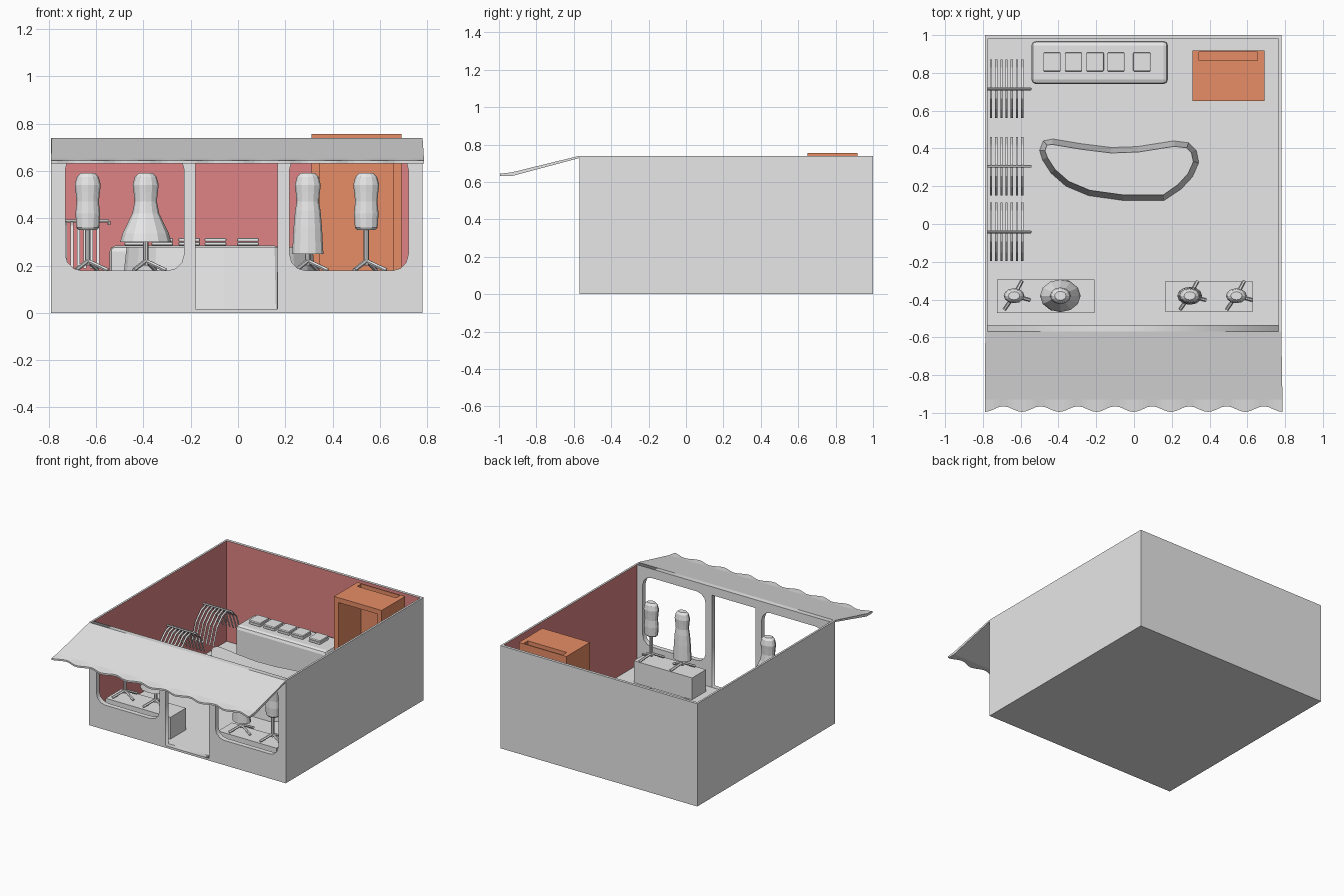
import bpy, bmesh, math
from mathutils import Vector

if "Cube" in bpy.data.objects:
    bpy.data.objects.remove(bpy.data.objects["Cube"])


def material(name, rgb):
    m = bpy.data.materials.new(name)
    m.diffuse_color = (*rgb, 1)
    m.use_nodes = True
    m.node_tree.nodes["Principled BSDF"].inputs["Base Color"].default_value = m.diffuse_color
    return m


GREY = material("plain grey", (0.8, 0.8, 0.8))
RED = material("wall red", (0.74, 0.23, 0.23))
ORANGE = material("booth orange", (0.93, 0.31, 0.155))


def finish(bm, name, *mats):
    bmesh.ops.recalc_face_normals(bm, faces=bm.faces[:])
    me = bpy.data.meshes.new(name)
    bm.to_mesh(me)
    bm.free()
    for m in mats:
        me.materials.append(m)
    ob = bpy.data.objects.new(name, me)
    bpy.context.collection.objects.link(ob)
    return ob


def box(name, x, y, z, mat=GREY, bevel=0.0, inner=None):
    """Box from three (low, high) ranges; faces along 'inner' become red."""
    bm = bmesh.new()
    bmesh.ops.create_cube(bm, size=1)
    for v in bm.verts:
        v.co = [r[0] + (c + 0.5) * (r[1] - r[0]) for c, r in zip(v.co, (x, y, z))]
    if bevel:
        bmesh.ops.bevel(bm, geom=bm.edges[:], offset=bevel, segments=2,
                        profile=0.5, affect='EDGES')
    bmesh.ops.recalc_face_normals(bm, faces=bm.faces[:])
    if inner:
        for f in bm.faces:
            f.normal_update()
            f.material_index = int(f.normal.dot(Vector(inner)) > 0.9)
    return finish(bm, name, mat, RED)if inner else finish(bm, name, mat)


def loft(bm, rings):
    """Skin closed rings and cap both ends."""
    rows = [[bm.verts.new(p) for p in r] for r in rings]
    n = len(rows[0])
    for a, b in zip(rows, rows[1:]):
        for i in range(n):
            bm.faces.new((a[i], a[(i + 1) % n], b[(i + 1) % n], b[i]))
    bm.faces.new(rows[0][::-1])
    bm.faces.new(rows[-1])


def rod(bm, a, b, r, sides=6):
    a, b = Vector(a), Vector(b)
    q = (b - a).to_track_quat('Z', 'Y')
    ring = [q @ Vector((r * math.cos(t), r * math.sin(t), 0))
            for t in (2 * math.pi * i / sides for i in range(sides))]
    loft(bm, [[a + p for p in ring], [b + p for p in ring]])


# Floor and three walls, red on the room side
X0, X1, Y0, Y1, H, T = -0.79, 0.78, -0.57, 1.0, 0.74, 0.014
box("floor", (X0, X1), (Y0, Y1), (0, 0.015))
box("back_wall", (X0, X1), (Y1 - 0.02, Y1), (0.015, H), inner=(0, -1, 0))
box("left_wall", (X0, X0 + T), (Y0, Y1 - 0.02), (0.015, H), inner=(1, 0, 0))
box("right_wall", (X1 - T, X1), (Y0, Y1 - 0.02), (0.015, H), inner=(-1, 0, 0))


# Front wall with a doorway and two round-cornered windows
def rounded(x0, x1, z0, z1, r):
    pts = []
    for cx, cz, start in ((x1 - r, z1 - r, 0), (x0 + r, z1 - r, 90),
                          (x0 + r, z0 + r, 180), (x1 - r, z0 + r, 270)):
        for k in range(4):
            t = math.radians(start + 30 * k)
            pts.append((cx + r * math.cos(t), cz + r * math.sin(t)))
    return pts


def rect(x0, x1, z0, z1):
    return [(x0, z0), (x1, z0), (x1, z1), (x0, z1)]


cu = bpy.data.curves.new("front_wall", 'CURVE')
cu.dimensions, cu.fill_mode, cu.extrude = '2D', 'BOTH', 0.0175
for pts in (rect(X0 + T, X1 - T, 0.015, H), rect(-0.18, 0.168, 0.0155, 0.68),
            rounded(-0.73, -0.228, 0.178, 0.675, 0.07),
            rounded(0.218, 0.72, 0.178, 0.675, 0.07)):
    sp = cu.splines.new('POLY')
    sp.points.add(len(pts) - 1)
    for p, (x, z) in zip(sp.points, pts):
        p.co = (x, z, 0, 1)
    sp.use_cyclic_u = True
cu.materials.append(GREY)
front = bpy.data.objects.new("front_wall", cu)
bpy.context.collection.objects.link(front)
front.rotation_euler.x = math.pi / 2
front.location.y = Y0 + 0.0175
bpy.context.view_layer.objects.active = front
front.select_set(True)
bpy.ops.object.convert(target='MESH')
front.select_set(False)

# Sloping awning with a scalloped front edge
bm = bmesh.new()
N = 64
strips = []
for i in range(N + 1):
    u = i / N
    x = X0 + 0.003 + u * (X1 - X0 - 0.003)
    xo = X0 + u * (X1 - X0 + 0.006)
    wave = -0.98 - 0.015 * math.cos(2 * math.pi * 8 * u)
    strips.append([(x, Y0, H), (xo, -0.93, 0.652), (xo, wave, 0.644),
                   (xo, wave, 0.632), (xo, -0.93, 0.632), (x, Y0, H - 0.012)])
loft(bm, strips)
finish(bm, "awning", GREY)

# Kidney-shaped counter with sloping sides
bm = bmesh.new()
outline = [(-0.50, 0.39), (-0.48, 0.44), (-0.43, 0.45), (-0.28, 0.425), (-0.12, 0.405),
           (0.02, 0.41), (0.21, 0.44), (0.29, 0.43), (0.33, 0.39), (0.343, 0.325),
           (0.31, 0.25), (0.25, 0.185), (0.16, 0.125), (-0.06, 0.125), (-0.24, 0.15),
           (-0.36, 0.20), (-0.44, 0.27), (-0.485, 0.34)]
n = len(outline)
top = []
for i in range(n):
    p, a, b = (Vector(outline[k % n]) for k in (i, i - 1, i + 1))
    d = (b - a).normalized()
    top.append(p + Vector((d.y, -d.x)) * 0.029)
loft(bm, [[(x, y, 0.015) for x, y in outline], [(p.x, p.y, 0.278) for p in top]])
finish(bm, "kidney_counter", GREY)

# Rounded rear bench with five stacked pairs of pads
box("bench", (-0.543, 0.18), (0.74, 0.97), (0.015, 0.284), bevel=0.025)
for i, x in enumerate((-0.434, -0.32, -0.206, -0.095, 0.042)):
    for j in range(2):
        z = 0.284 + 0.0165 * j
        box(f"pad_{i}_{j}", (x - 0.046, x + 0.046), (0.808, 0.908), (z, z + 0.0155), bevel=0.006)

# Fitting booth: open front, slot at the back of the roof
bx, by, z0, z1 = (0.31, 0.69), (0.65, 0.918), 0.015, 0.755
box("booth_left", (bx[0], 0.345), by, (z0, z1), ORANGE)
box("booth_right", (0.655, bx[1]), by, (z0, z1), ORANGE)
box("booth_back", (0.345, 0.655), (0.91, 0.918), (z0, z1), ORANGE)
box("booth_roof", (0.345, 0.655), (by[0], 0.865), (0.72, z1), ORANGE)
box("booth_floor", (0.345, 0.655), (by[0], 0.91), (z0, 0.03), ORANGE)

# Clothes rails, each with seven hanging strips over the bar
for k, y in enumerate((0.715, 0.305, -0.042)):
    bm = bmesh.new()
    rod(bm, (-0.776, y, 0.388), (-0.545, y, 0.388), 0.007)
    rod(bm, (-0.545, y, 0.388), (-0.545, y, 0.372), 0.006)
    for i in range(7):
        x = -0.757 + 0.0275 * i
        for s in (-1, 1):
            path = [(0, 0.386), (0.05, 0.37), (0.11, 0.31), (0.15, 0.2)]
            rings = [[(x - 0.006, y + s * d, z), (x + 0.006, y + s * d, z),
                      (x + 0.006, y + s * (d + 0.005), z - 0.012),
                      (x - 0.006, y + s * (d + 0.005), z - 0.012)] for d, z in path]
            loft(bm, rings)
    finish(bm, f"clothes_rail_{k}", GREY)

# Window plinths
box("left_plinth", (-0.725, -0.21), (-0.47, -0.293), (0.015, 0.172))
box("right_plinth", (0.165, 0.63), (-0.463, -0.305), (0.015, 0.172))

# Display busts on tripod poles: plain torso, or with a skirt
upper = [(0.47, 0.047), (0.51, 0.051), (0.54, 0.055), (0.575, 0.046), (0.59, 0.03)]
plain = [(0.35, 0.038), (0.36, 0.048), (0.42, 0.052)]
flared = [(0.30, 0.108), (0.335, 0.098), (0.42, 0.057)]
straight = [(0.248, 0.066), (0.36, 0.06), (0.43, 0.054)]
for k, (x, skirt, depth) in enumerate(((-0.635, plain, 0.72), (-0.39, flared, 0.8),
                                       (0.295, straight, 0.72), (0.542, plain, 0.72))):
    y = -0.38
    bm = bmesh.new()
    loft(bm, [[(x + r * math.cos(math.pi * i / 6), y + depth * r * math.sin(math.pi * i / 6), z)
               for i in range(12)] for z, r in skirt + upper])
    torso = finish(bm, f"bust_torso_{k}", GREY)
    bm = bmesh.new()
    rod(bm, (x, y, 0.2), (x, y, skirt[0][0] + 0.02), 0.011, 8)
    for a in (-15, 62, 235):
        t = math.radians(a)
        rod(bm, (x, y, 0.22), (x + 0.088 * math.cos(t), y + 0.088 * math.sin(t), 0.18), 0.009)
    finish(bm, f"bust_stand_{k}", GREY)
